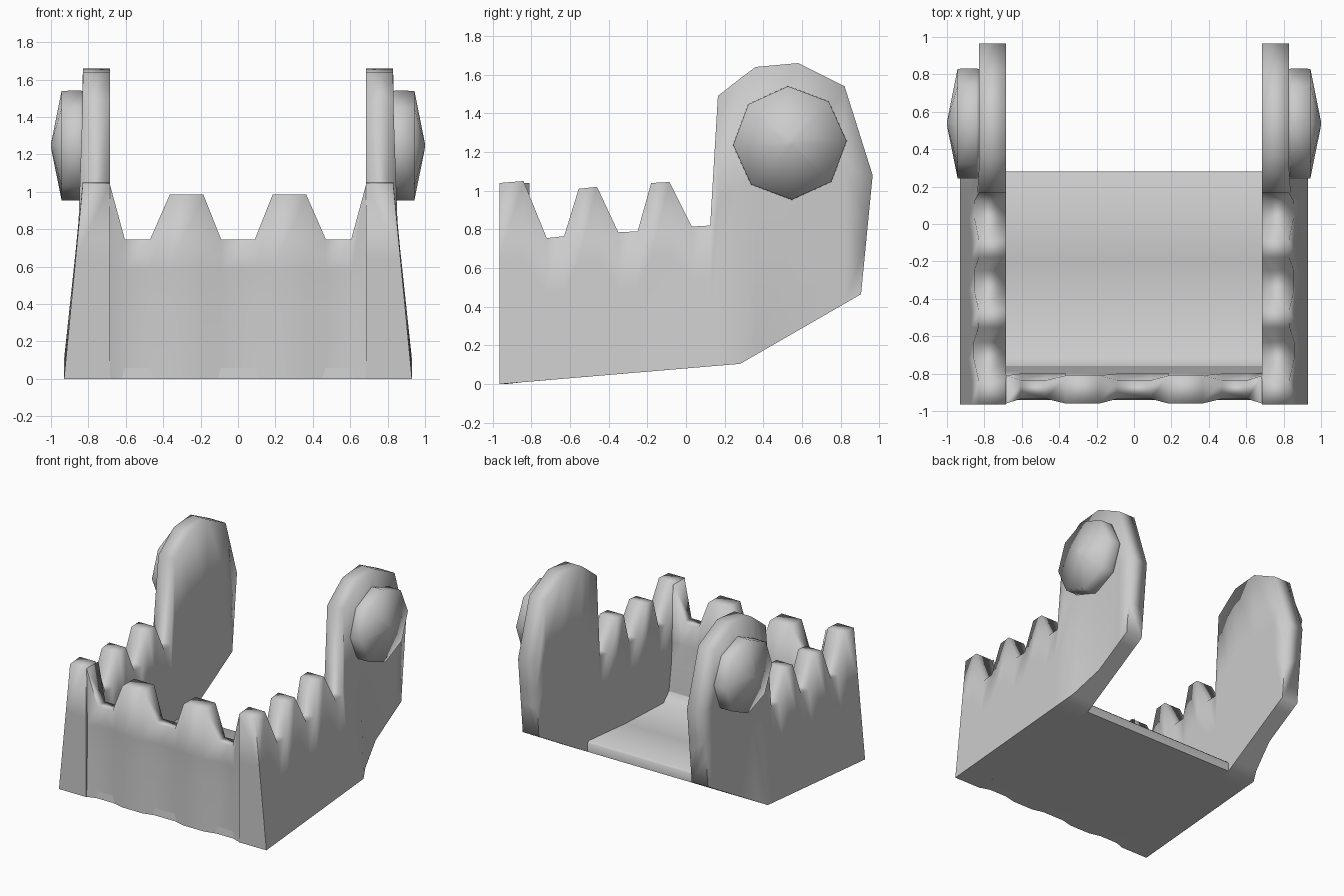
import bpy, bmesh, math

cube = bpy.data.objects.get("Cube")
if cube:
    bpy.data.objects.remove(cube)

grey = bpy.data.materials.new("plain_grey")
grey.use_nodes = True
grey.diffuse_color = (0.6, 0.6, 0.6, 1)
grey.node_tree.nodes["Principled BSDF"].inputs["Base Color"].default_value = (0.6, 0.6, 0.6, 1)


def loft(name, rings, soft_above=0.7, soft_angle=1.0):
    """Skin closed rings, cap both ends; hard edges stay sharp below soft_above."""
    bm = bmesh.new()
    loops = [[bm.verts.new(p) for p in ring] for ring in rings]
    for a, b in zip(loops, loops[1:]):
        for i in range(len(a)):
            j = (i + 1) % len(a)
            bm.faces.new((a[i], a[j], b[j], b[i]))
    bm.faces.new(loops[0])
    bm.faces.new(loops[-1])
    bmesh.ops.recalc_face_normals(bm, faces=bm.faces)
    for f in bm.faces:
        f.smooth = True
    for e in bm.edges:
        p, q = e.verts[0].co, e.verts[1].co
        mid = (p + q) / 2
        front_corner = mid.y < -0.9 and abs(p.z - q.z) > 0.9 * (p - q).length
        if e.calc_face_angle(0) > soft_angle and (mid.z < soft_above or front_corner):
            e.smooth = False
    mesh = bpy.data.meshes.new(name)
    bm.to_mesh(mesh)
    bm.free()
    mesh.materials.append(grey)
    obj = bpy.data.objects.new(name, mesh)
    bpy.context.collection.objects.link(obj)
    return obj


def under(y):
    """Height of the underside, sloping up behind the floor."""
    if y < 0.28:
        return 0.105 * (y + 0.965) / 1.245
    return 0.105 + 0.36 * (y - 0.28) / 0.625


# Side walls: top outline of teeth and rear arm, as (y, z)
side_top = [(-0.965, 1.04), (-0.84, 1.05), (-0.72, 0.755), (-0.63, 0.765),
            (-0.555, 1.01), (-0.46, 1.02), (-0.35, 0.785), (-0.25, 0.79),
            (-0.18, 1.04), (-0.085, 1.045), (0.03, 0.815), (0.125, 0.82),
            (0.165, 1.49), (0.28, 1.58), (0.36, 1.64), (0.58, 1.66),
            (0.82, 1.54), (0.965, 1.08)]


def side_ring(s, yt, zt):
    yb = min(yt, 0.905)
    zb = under(yb)
    flare = max(0, min(1, (0.48 - yb) / 0.2))
    outer, inner = [], []
    for t in (0, 0.4, 0.62, 1):
        y, z = yb + (yt - yb) * t, zb + (zt - zb) * t
        k = max(0, 1 - (z - zb) / (1.04 - zb))
        outer.append((s * (0.83 + 0.1 * flare * k), y, z))
        inner.append((s * 0.685, y, z))
    return outer + inner[::-1]


for s, side in ((1, "left"), (-1, "right")):
    loft(side + "_wall", [side_ring(s, y, z) for y, z in side_top])

# Front wall: symmetric row of teeth, as (x, top z, outer y)
half = [(0.09, 0.745, -0.935), (0.185, 0.985, -0.96), (0.365, 0.985, -0.96),
        (0.47, 0.745, -0.935), (0.605, 0.745, -0.935), (0.685, 1.04, -0.96)]
front = [(-x, z, y) for x, z, y in reversed(half)] + half
loft("front_wall", [[(x, y, 0), (x, y + 0.01, 0.4), (x, y + 0.01, 0.58), (x, y, z),
                     (x, -1.77 - y, z), (x, -0.80, 0.58), (x, -0.79, 0.4),
                     (x, -0.76, 0.2), (x, -0.76, 0.02)] for x, z, y in front])

# Floor slab with a sloped fillet at the front
floor = [(-0.94, 0.002), (0.28, 0.105), (0.28, 0.175), (0.265, 0.19),
         (-0.2, 0.15), (-0.69, 0.13), (-0.76, 0.2), (-0.80, 0.35), (-0.9, 0.35)]
loft("floor", [[(x, y, z) for y, z in floor] for x in (-0.69, 0.69)])

# Eight-sided hinge caps with a shallow pointed dome
for s, side in ((1, "left"), (-1, "right")):
    rings = []
    for x, r in ((0.825, 0.29), (0.843, 0.295), (0.943, 0.293), (0.998, 0.02), (1.0, 0.005)):
        rings.append([(s * x, 0.537 + r * math.cos(a), 1.247 + r * math.sin(a))
                      for a in (math.radians(45 * i + 2) for i in range(8))])
    loft(side + "_hinge_cap", rings, 0.0, 1.4)
